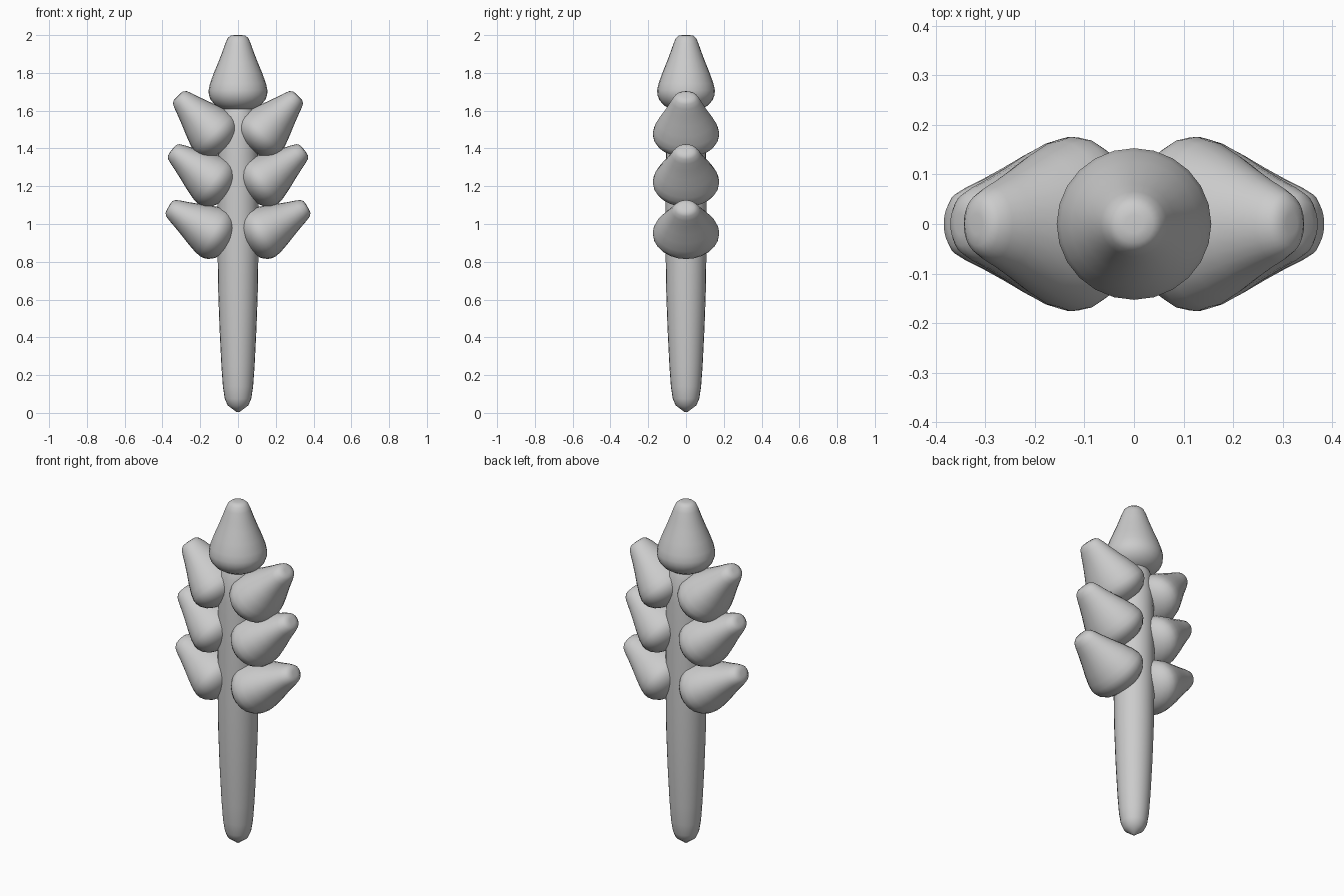
import bpy, bmesh, math
from mathutils import Matrix

if "Cube" in bpy.data.objects:
    bpy.data.objects.remove(bpy.data.objects["Cube"])


def lathe(name, profile, sides, matrix):
    """Revolve (radius, height) points about z, then place with matrix."""
    bm = bmesh.new()
    rings = []
    for r, h in profile:
        rings.append([bm.verts.new((r * math.cos(2 * math.pi * i / sides),
                                    r * math.sin(2 * math.pi * i / sides), h))
                      for i in range(sides)])
    for a, b in zip(rings, rings[1:]):
        for i in range(sides):
            j = (i + 1) % sides
            bm.faces.new((a[i], a[j], b[j], b[i]))
    bm.faces.new(rings[0][::-1])
    bm.faces.new(rings[-1])
    bm.transform(matrix)
    bmesh.ops.recalc_face_normals(bm, faces=bm.faces)
    mesh = bpy.data.meshes.new(name)
    bm.to_mesh(mesh)
    bm.free()
    obj = bpy.data.objects.new(name, mesh)
    bpy.context.collection.objects.link(obj)
    bpy.ops.object.select_all(action='DESELECT')
    obj.select_set(True)
    bpy.context.view_layer.objects.active = obj
    bpy.ops.object.shade_smooth_by_angle(angle=math.radians(50))
    return obj


# Stem, tapering to a blunt point at the bottom
stem = [(0.008, 0.005), (0.055, 0.04), (0.07, 0.075), (0.08, 0.14), (0.088, 0.25),
        (0.098, 0.45), (0.105, 0.65), (0.108, 0.85), (0.108, 1.2), (0.105, 1.45),
        (0.095, 1.58), (0.075, 1.625)]
lathe("stem", stem, 24, Matrix())

# Teardrop grain profile: unit radius, unit length
grain = [(0.3, 0.0), (0.56, 0.025), (0.78, 0.075), (0.93, 0.145), (0.99, 0.21),
         (1.0, 0.27), (0.95, 0.36), (0.82, 0.5), (0.67, 0.64), (0.53, 0.78),
         (0.43, 0.89), (0.35, 0.96), (0.25, 0.993), (0.12, 1.0)]

# Top grain
lathe("top_grain", grain, 24,
      Matrix.Translation((0, 0, 1.60)) @ Matrix.Diagonal((0.156, 0.153, 0.40, 1)))

# Three pairs of side grains: (x, z of the bulb centre, upward angle)
for level, (x, z, angle) in enumerate([(0.15, 0.965, 30), (0.15, 1.24, 37), (0.143, 1.498, 46)]):
    for side, label in ((1, "right"), (-1, "left")):
        place = (Matrix.Translation((side * x, 0, z))
                 @ Matrix.Rotation(side * math.radians(90 - angle), 4, 'Y')
                 @ Matrix.Translation((0, 0, -0.125))
                 @ Matrix.Diagonal((0.143, 0.176, 0.377, 1)))
        lathe(f"grain_{label}_{level + 1}", grain, 24, place)
